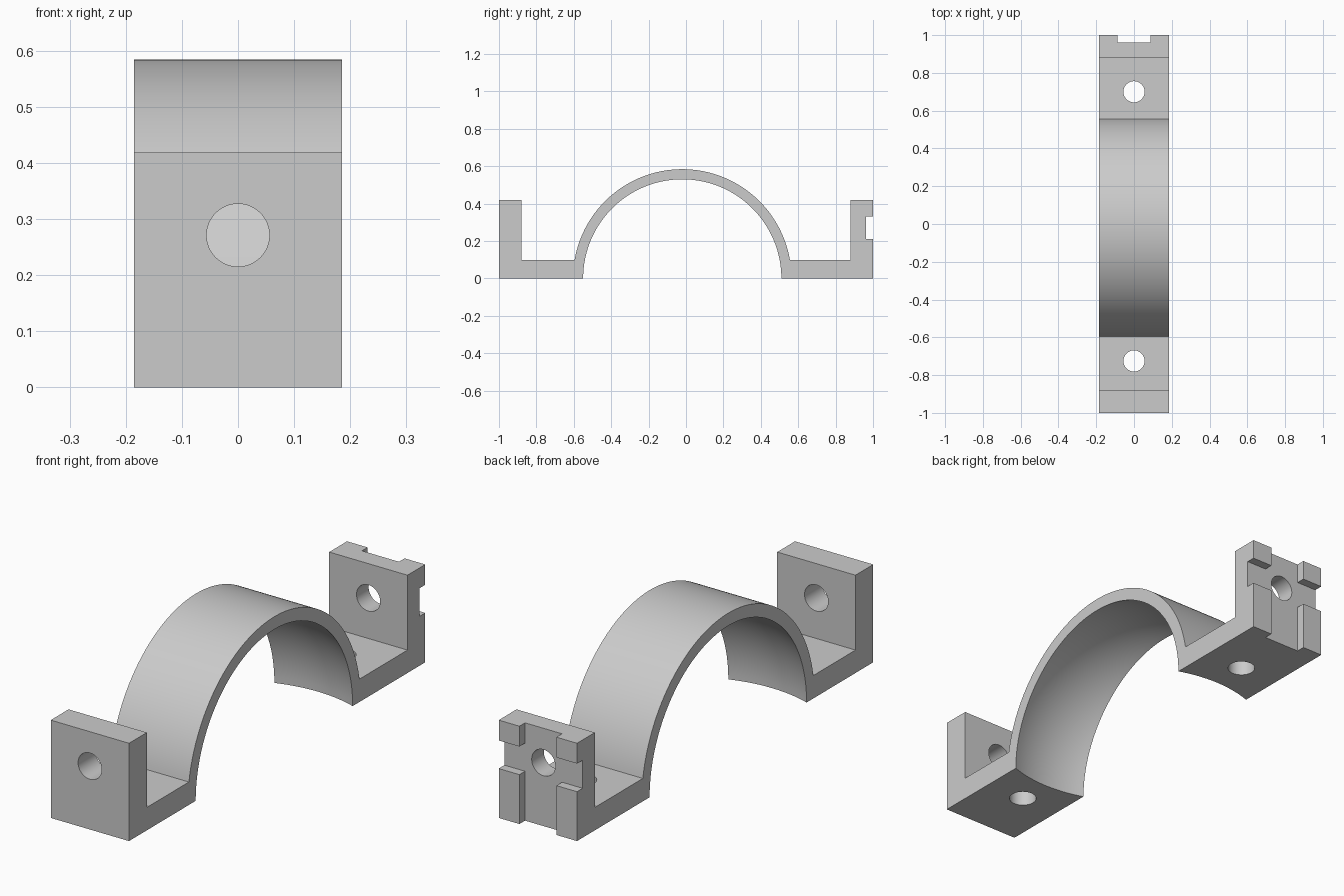
import bpy, bmesh
from math import sin, cos, pi, radians, sqrt, asin
from mathutils import Matrix

cube = bpy.data.objects.get("Cube")
if cube:
    bpy.data.objects.remove(cube, do_unlink=True)

HALF_W = 0.185                 # half width of the strap
ARCH_Y = -0.02                 # centre line of the arch
OUTER_R = 0.584
EDGE_R = 0.53                  # inner radius at the strap's edges
BALL_R = sqrt(EDGE_R ** 2 + HALF_W ** 2)
FOOT_H, WALL_H, WALL_T = 0.098, 0.418, 0.12
HOLE_R, HOLE_Z = 0.056, 0.271

grey = bpy.data.materials.new("plain grey")
grey.use_nodes = True
colour = (0.6, 0.6, 0.6, 1)
grey.diffuse_color = colour
grey.node_tree.nodes["Principled BSDF"].inputs["Base Color"].default_value = colour


def make_object(name, bm):
    mesh = bpy.data.meshes.new(name)
    bmesh.ops.recalc_face_normals(bm, faces=bm.faces)
    bm.to_mesh(mesh)
    bm.free()
    obj = bpy.data.objects.new(name, mesh)
    bpy.context.collection.objects.link(obj)
    return obj


def box(name, centre, size):
    bm = bmesh.new()
    bmesh.ops.create_cube(bm, size=1, matrix=Matrix.Translation(centre) @ Matrix.Diagonal((*size, 1)))
    return make_object(name, bm)


def cylinder(name, centre, depth, turn=0):
    bm = bmesh.new()
    bmesh.ops.create_cone(bm, cap_ends=True, segments=48, radius1=HOLE_R, radius2=HOLE_R, depth=depth,
                          matrix=Matrix.Translation(centre) @ Matrix.Rotation(turn, 4, 'X'))
    return make_object(name, bm)


# Side profile: wall, foot, arch, foot, wall, extruded across the width
start = asin(FOOT_H / OUTER_R)
steps = 96
arch = []
for i in range(steps + 1):
    a = pi - start - (pi - 2 * start) * i / steps
    arch.append((ARCH_Y + OUTER_R * cos(a), OUTER_R * sin(a)))
inner = 1 - WALL_T
profile = [(-1, 0), (-1, WALL_H), (-inner, WALL_H), (-inner, FOOT_H), *arch,
           (inner, FOOT_H), (inner, WALL_H), (1, WALL_H), (1, 0)]
bm = bmesh.new()
face = bm.faces.new([bm.verts.new((-HALF_W, y, z)) for y, z in profile])
extruded = bmesh.ops.extrude_face_region(bm, geom=[face])
bmesh.ops.translate(bm, vec=(2 * HALF_W, 0, 0),
                    verts=[v for v in extruded["geom"] if isinstance(v, bmesh.types.BMVert)])
clamp = make_object("clamp_strap", bm)
clamp.data.materials.append(grey)

# Ball-shaped seat under the arch
bm = bmesh.new()
bmesh.ops.create_uvsphere(bm, u_segments=128, v_segments=64, radius=BALL_R,
                          matrix=Matrix.Translation((0, ARCH_Y, 0)) @ Matrix.Rotation(pi / 2, 4, 'Y'))
cutters = [make_object("seat_cutter", bm)]

# Bolt holes in the feet and walls
for y in (-0.725, 0.7):
    cutters.append(cylinder("foot_hole_cutter", (0, y, FOOT_H / 2), 0.2))
for side in (-1, 1):
    cutters.append(cylinder("wall_hole_cutter", (0, side * (1 - WALL_T / 2), HOLE_Z), 0.2, pi / 2))

# Crossed slots on the outside of the rear wall
cutters.append(box("upright_slot_cutter", (0, 1.012, 0.2), (0.175, 0.1, 1)))
cutters.append(box("level_slot_cutter", (0, 1.012, HOLE_Z), (1, 0.1, 0.12)))

bpy.ops.object.select_all(action='DESELECT')
bpy.context.view_layer.objects.active = clamp
clamp.select_set(True)
for cutter in cutters:
    cutter.hide_render = True
    cut = clamp.modifiers.new(cutter.name, 'BOOLEAN')
    cut.operation = 'DIFFERENCE'
    cut.solver = 'EXACT'
    cut.object = cutter
    bpy.ops.object.modifier_apply(modifier=cut.name)
    bpy.data.objects.remove(cutter, do_unlink=True)

bpy.ops.object.shade_smooth_by_angle(angle=radians(30))
